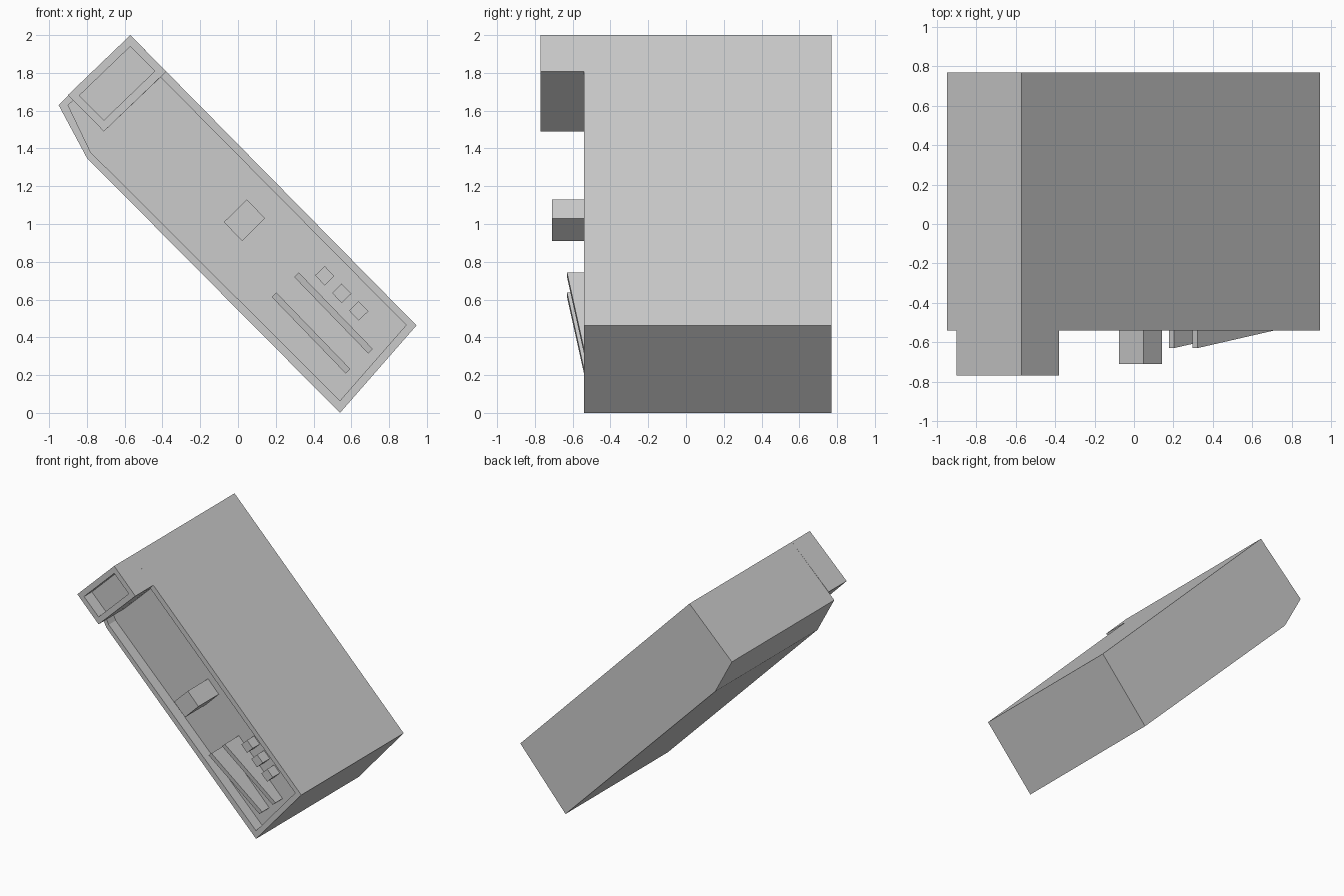
import bpy, bmesh

if "Cube" in bpy.data.objects:
    bpy.data.objects.remove(bpy.data.objects["Cube"])

FRONT, FLOOR, BACK = -0.54, -0.45, 0.77


def prism(name, outline, y_front, y_back):
    """Extrude an (x, z) outline along y; y_front may be one depth per point."""
    depths = y_front if isinstance(y_front, list) else [y_front] * len(outline)
    bm = bmesh.new()
    near = [bm.verts.new((x, y, z)) for (x, z), y in zip(outline, depths)]
    far = [bm.verts.new((x, y_back, z)) for x, z in outline]
    bm.faces.new(near)
    bm.faces.new(far[::-1])
    n = len(outline)
    for i in range(n):
        j = (i + 1) % n
        bm.faces.new((near[i], near[j], far[j], far[i]))
    bmesh.ops.recalc_face_normals(bm, faces=bm.faces)
    mesh = bpy.data.meshes.new(name)
    bm.to_mesh(mesh)
    bm.free()
    obj = bpy.data.objects.new(name, mesh)
    bpy.context.collection.objects.link(obj)
    return obj


def cut(target, cutter):
    mod = target.modifiers.new("recess", "BOOLEAN")
    mod.operation = "DIFFERENCE"
    mod.solver = "EXACT"
    mod.object = cutter
    cutter.hide_render = True
    cutter.hide_set(True)


# Slanted main body with a shallow front panel recess
body = prism("body", [(-0.57, 2.0), (0.945, 0.463), (0.54, 0.0),
                      (-0.80, 1.35), (-0.95, 1.63)], FRONT, BACK)
panel = prism("panel_cutter", [(-0.41, 1.777), (0.89, 0.465), (0.54, 0.065),
                               (-0.78, 1.38), (-0.90, 1.63), (-0.87, 1.655),
                               (-0.71, 1.49)], FRONT - 0.1, FLOOR)
cut(body, panel)

# Protruding hollow box at the upper end
head = prism("head_box", [(-0.57, 2.0), (-0.38, 1.807), (-0.71, 1.49),
                          (-0.90, 1.683)], -0.77, FRONT)
socket = prism("head_cutter", [(-0.57, 1.94), (-0.44, 1.81), (-0.71, 1.55),
                               (-0.84, 1.68)], -0.87, -0.67)
cut(head, socket)

# Square block in the middle of the panel
prism("center_block", [(-0.075, 1.01), (0.047, 1.13), (0.143, 1.03),
                       (0.022, 0.91)], -0.71, FLOOR)

# Three small buttons, flush with the rim
for i in range(3):
    x, z = 0.459 + 0.09 * i, 0.726 - 0.093 * i
    prism(f"button_{i + 1}", [(x, z + 0.051), (x + 0.051, z - 0.002),
                              (x, z - 0.051), (x - 0.051, z + 0.002)],
          FRONT, FLOOR)

# Two long tapering bars
for i, (x, z) in enumerate([(0.297, 0.72), (0.178, 0.614)]):
    prism(f"slanted_bar_{i + 1}", [(x, z), (x + 0.025, z + 0.023),
                                   (x + 0.417, z - 0.382), (x + 0.392, z - 0.405)],
          [-0.63, -0.63, FRONT, FRONT], FLOOR)
